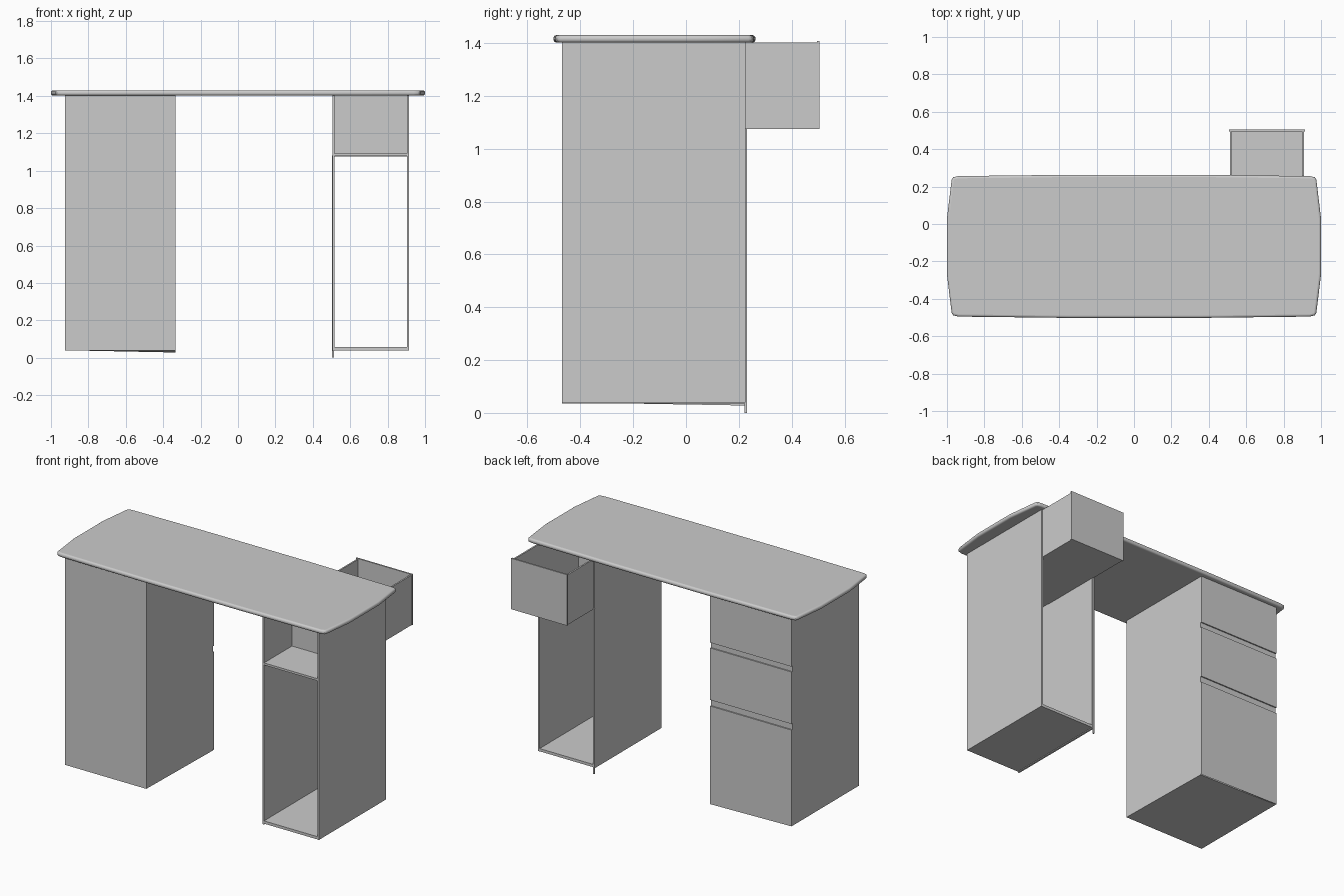
import bpy, bmesh

if "Cube" in bpy.data.objects:
    bpy.data.objects.remove(bpy.data.objects["Cube"])


def make_object(name, bm):
    bmesh.ops.recalc_face_normals(bm, faces=bm.faces)
    mesh = bpy.data.meshes.new(name)
    bm.to_mesh(mesh)
    bm.free()
    ob = bpy.data.objects.new(name, mesh)
    bpy.context.collection.objects.link(ob)
    return ob


def box(name, x0, x1, y0, y1, z0, z1, drop=None):
    """Axis-aligned box; drop = (x, y, dz) lowers the one bottom corner at x, y."""
    bm = bmesh.new()
    bmesh.ops.create_cube(bm, size=1)
    for v in bm.verts:
        v.co = (x1 if v.co.x > 0 else x0,
                y1 if v.co.y > 0 else y0,
                z1 if v.co.z > 0 else z0)
    if drop:
        for v in bm.verts:
            if (abs(v.co.x - drop[0]) < 1e-4 and abs(v.co.y - drop[1]) < 1e-4
                    and abs(v.co.z - z0) < 1e-4):
                v.co.z -= drop[2]
    return make_object(name, bm)


# Tabletop: bowed outline, rounded edge
right = [(0.35, -0.502), (0.94, -0.495), (0.967, -0.488), (0.975, -0.475),
         (1.0, -0.27), (1.0, 0.03),
         (0.975, 0.237), (0.967, 0.25), (0.94, 0.256), (0.35, 0.263)]
outline = right + [(-x, y) for x, y in reversed(right)]
bm = bmesh.new()
face = bm.faces.new([bm.verts.new((x, y, 1.402)) for x, y in outline])
ext = bmesh.ops.extrude_face_region(bm, geom=[face])
for g in ext["geom"]:
    if isinstance(g, bmesh.types.BMVert):
        g.co.z = 1.43
top = make_object("tabletop", bm)
bev = top.modifiers.new("rounded_edge", "BEVEL")
bev.width = 0.012
bev.segments = 4
bev.limit_method = 'ANGLE'
bev.angle_limit = 1.0
bpy.context.view_layer.objects.active = top
top.select_set(True)
bpy.ops.object.shade_smooth_by_angle(angle=0.7)

# Left pedestal with three drawer fronts
TOP = 1.403
box("left_pedestal", -0.925, -0.335, -0.47, 0.222, 0.04, TOP, (-0.335, 0.222, 0.012))
for i, (z0, z1) in enumerate([(0.04, 0.67), (0.71, 1.05), (1.085, TOP)]):
    box(f"drawer_front_{i + 1}", -0.925, -0.335, 0.218, 0.23, z0, z1,
        (-0.335, 0.23, 0.012) if i == 0 else None)

# Right pedestal: open cabinet with thin walls, shelf and floor
box("cabinet_outer_wall", 0.903, 0.915, -0.47, 0.225, 0.04, TOP)
box("cabinet_inner_wall", 0.505, 0.517, -0.47, 0.225, 0.035, TOP)
box("cabinet_floor", 0.506, 0.914, -0.469, 0.224, 0.04, 0.058)
box("cabinet_shelf", 0.506, 0.914, -0.469, 0.224, 1.078, 1.092)
box("cabinet_hinge_strip", 0.503, 0.513, 0.222, 0.23, 0.0, 1.08)

# Pulled-out drawer, open at the top
X0, X1, Y0, Y1, Z0, Z1 = 0.512, 0.908, -0.18, 0.505, 1.075, 1.402
T = 0.01
box("open_drawer_bottom", X0, X1, Y0, Y1 - T, Z0, Z0 + 0.018)
box("open_drawer_side_left", X0, X0 + T, Y0, Y1 - T, Z0, Z1)
box("open_drawer_side_right", X1 - T, X1, Y0, Y1 - T, Z0, Z1)
box("open_drawer_back", X0, X1, Y0, Y0 + T, Z0, Z1)
box("open_drawer_front", X0 - 0.005, X1 + 0.005, Y1 - T, Y1, Z0, 1.408)
